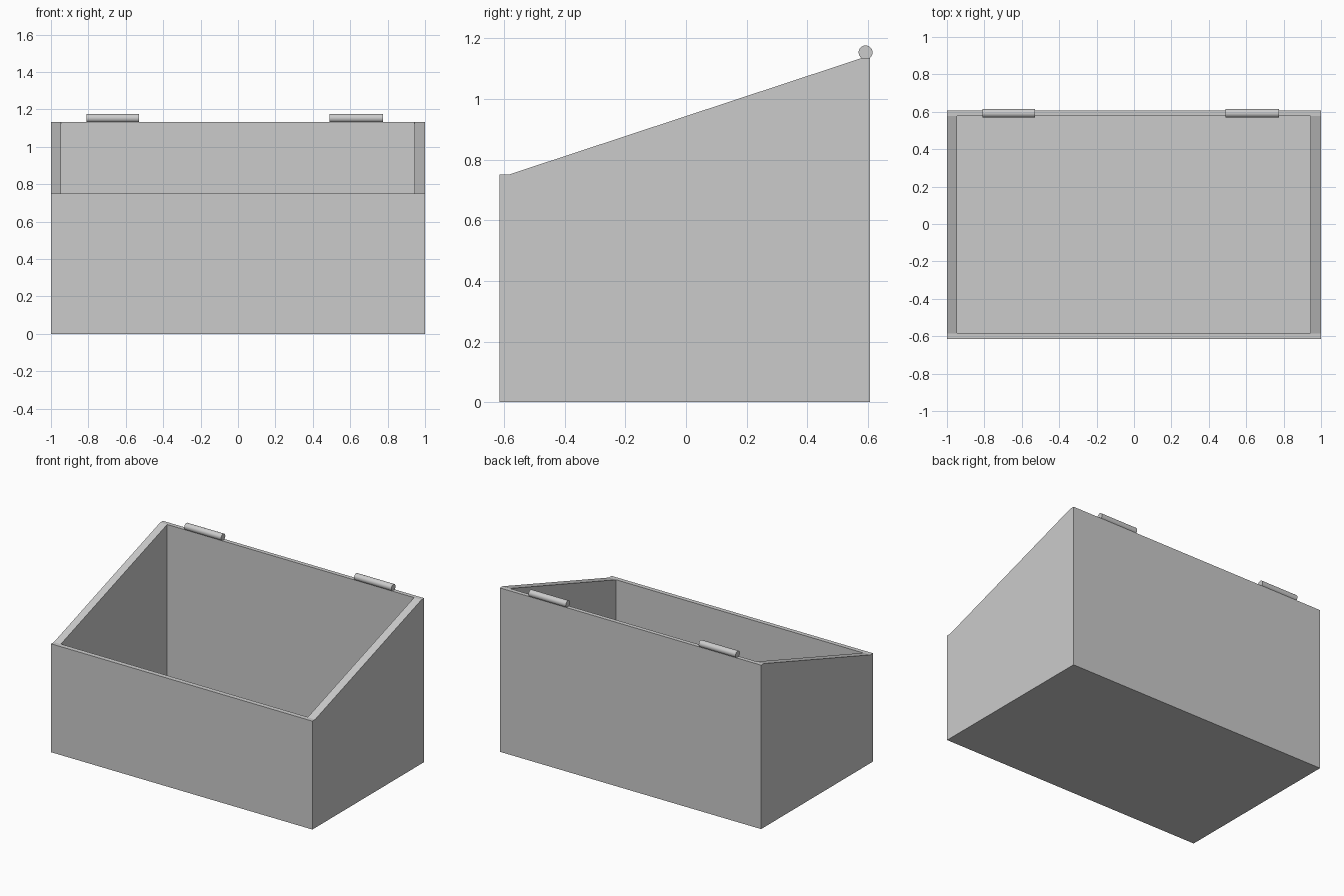
import bpy, bmesh, math

if "Cube" in bpy.data.objects:
    bpy.data.objects.remove(bpy.data.objects["Cube"])


def extrude_profile(name, profile, x0, x1):
    """Extrude a closed (y, z) profile along x."""
    bm = bmesh.new()
    face = bm.faces.new([bm.verts.new((x0, y, z)) for y, z in profile])
    ext = bmesh.ops.extrude_face_region(bm, geom=[face])
    verts = [v for v in ext["geom"] if isinstance(v, bmesh.types.BMVert)]
    bmesh.ops.translate(bm, verts=verts, vec=(x1 - x0, 0, 0))
    bmesh.ops.recalc_face_normals(bm, faces=bm.faces)
    mesh = bpy.data.meshes.new(name)
    bm.to_mesh(mesh)
    bm.free()
    obj = bpy.data.objects.new(name, mesh)
    bpy.context.collection.objects.link(obj)
    return obj


# Slope-topped box
box = extrude_profile("box_body", [
    (-0.615, 0), (0.607, 0), (0.607, 1.134), (0.578, 1.134),
    (-0.585, 0.75), (-0.615, 0.75)], -1.0, 1.0)

# Hollow interior, leaving side walls, thin front and back walls and a floor
cutter = extrude_profile("interior_cutter", [
    (-0.583, 0.03), (0.578, 0.03), (0.578, 1.4), (-0.583, 1.4)], -0.947, 0.943)
cutter.hide_render = True
cut = box.modifiers.new("hollow", "BOOLEAN")
cut.operation = "DIFFERENCE"
cut.solver = "EXACT"
cut.object = cutter
bpy.context.view_layer.objects.active = box
box.select_set(True)
bpy.ops.object.modifier_apply(modifier=cut.name)
bpy.data.objects.remove(cutter)

# Hinge barrels on the back rim
for name, x0, x1 in (("hinge_left", -0.81, -0.528), ("hinge_right", 0.49, 0.775)):
    bpy.ops.mesh.primitive_cylinder_add(
        vertices=32, radius=0.023, depth=x1 - x0,
        location=((x0 + x1) / 2, 0.592, 1.153), rotation=(0, math.pi / 2, 0))
    bpy.context.object.name = name
    bpy.ops.object.shade_smooth_by_angle(angle=math.radians(30))
